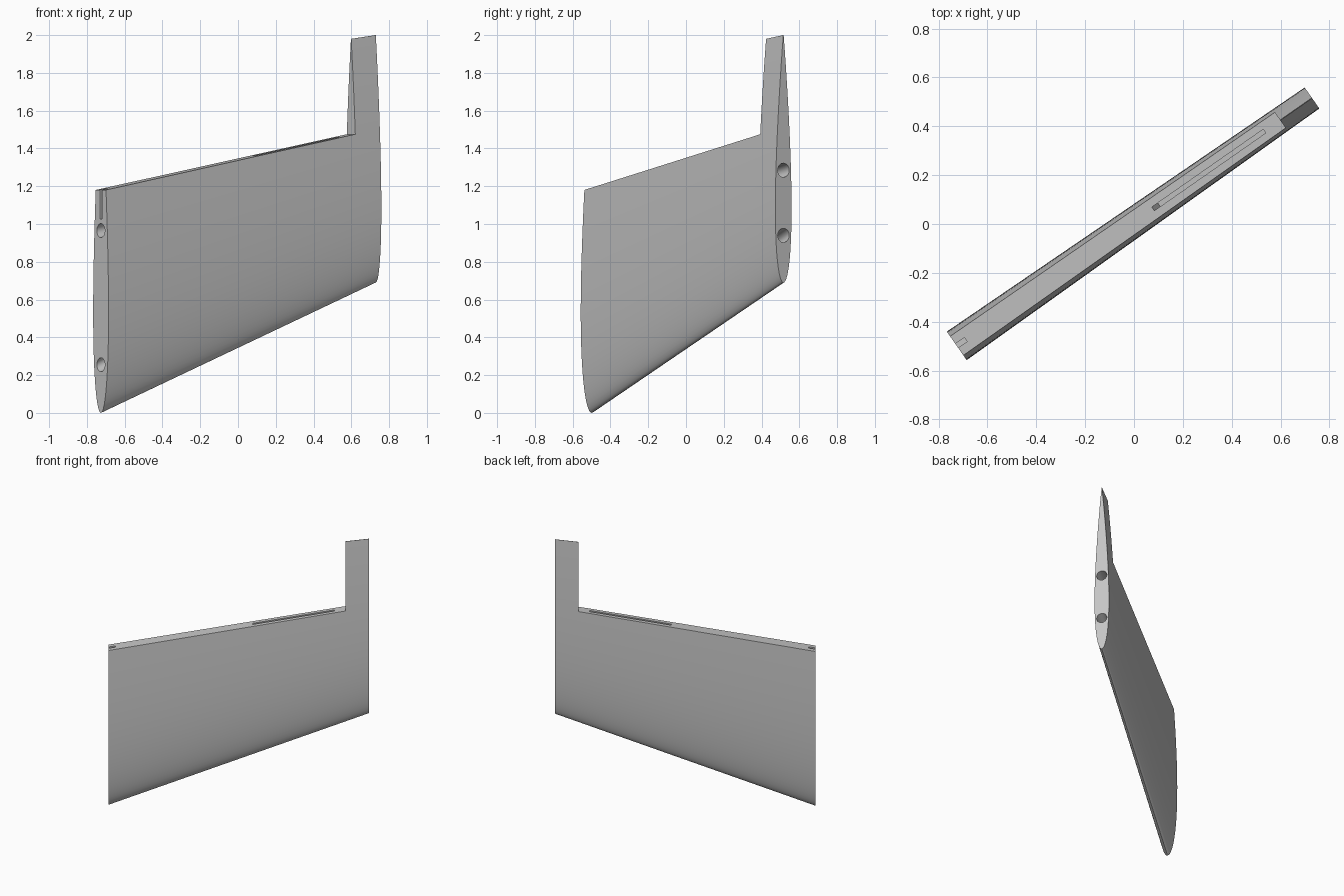
import bpy, bmesh, math
from mathutils import Matrix, Vector

if "Cube" in bpy.data.objects:
    bpy.data.objects.remove(bpy.data.objects["Cube"], do_unlink=True)

SPAN = 1.774
PLACE = Matrix.Translation((-0.726, -0.499, 0)) @ Matrix.Rotation(math.radians(34.9), 4, 'Z')

grey = bpy.data.materials.new("plain_grey")
grey.use_nodes = True
colour = (0.56, 0.56, 0.56, 1)
grey.diffuse_color = colour
grey.node_tree.nodes["Principled BSDF"].inputs["Base Color"].default_value = colour


def finish(bm, name):
    """Turn a bmesh in span/thickness/height space into a placed object."""
    bmesh.ops.recalc_face_normals(bm, faces=bm.faces)
    bm.transform(PLACE)
    mesh = bpy.data.meshes.new(name)
    bm.to_mesh(mesh)
    bm.free()
    mesh.materials.append(grey)
    ob = bpy.data.objects.new(name, mesh)
    bpy.context.collection.objects.link(ob)
    return ob


def loft(rings, name):
    """Join two matching closed rings and cap both ends."""
    bm = bmesh.new()
    a, b = [[bm.verts.new(p) for p in ring] for ring in rings]
    n = len(a)
    bm.faces.new(a)
    bm.faces.new(b)
    for i in range(n):
        j = (i + 1) % n
        bm.faces.new((a[i], a[j], b[j], b[i]))
    return finish(bm, name)


def airfoil(u, lead, trail, steps=40):
    """Symmetric aerofoil with its chord upright, thickness 8 percent."""
    chord = trail - lead
    half = []
    for i in range(steps + 1):
        t = (1 - math.cos(math.pi * i / steps)) / 2
        y = 0.4 * (0.2969 * math.sqrt(t) - 0.126 * t - 0.3516 * t**2
                   + 0.2843 * t**3 - 0.1015 * t**4)
        half.append((y * chord, lead + t * chord))
    return [(u, y, z) for y, z in half] + [(u, -y, z) for y, z in half[:0:-1]]


def prism(points, half_width, name):
    """Extrude a side outline across the thickness."""
    return loft([[(u, s * half_width, z) for u, z in points] for s in (-1, 1)], name)


def spar_tube(z0, z1, radius, name):
    """Round bore running through the whole span."""
    slope = (z1 - z0) / SPAN
    rings = []
    for u in (-0.1, SPAN + 0.1):
        rings.append([(u, radius * math.cos(math.tau * i / 32),
                       z0 + slope * u + radius * math.sin(math.tau * i / 32))
                      for i in range(32)])
    return loft(rings, name)


# Tapered, swept wing panel
wing = loft([airfoil(0, 0, 1.78), airfoil(SPAN, 0.69, 2.0)], "wing_panel")

# Hinge cut-out, spar bores and slots
cutters = [
    prism([(-0.1, 1.162), (1.615, 1.475), (1.615, 2.2), (-0.1, 2.2)], 0.2, "hinge_cutout"),
    spar_tube(0.965, 1.285, 0.037, "upper_bore"),
    spar_tube(0.255, 0.94, 0.037, "lower_bore"),
    prism([(-0.1, 1.02), (0.045, 1.03), (0.045, 1.5), (-0.1, 1.5)], 0.01, "root_slot"),
    prism([(0.98, 1.36), (1.01, 1.26), (1.537, 1.36), (1.537, 1.7), (0.98, 1.7)],
          0.009, "tip_slot"),
]
bpy.ops.object.select_all(action='DESELECT')
bpy.context.view_layer.objects.active = wing
wing.select_set(True)
for cutter in cutters:
    cutter.hide_render = True
    mod = wing.modifiers.new(cutter.name, 'BOOLEAN')
    mod.operation = 'DIFFERENCE'
    mod.solver = 'EXACT'
    mod.object = cutter
    bpy.ops.object.modifier_apply(modifier=mod.name)
    bpy.data.objects.remove(cutter, do_unlink=True)

# Smooth skin with crisp cut edges
bpy.ops.object.shade_smooth_by_angle(angle=math.radians(30))
